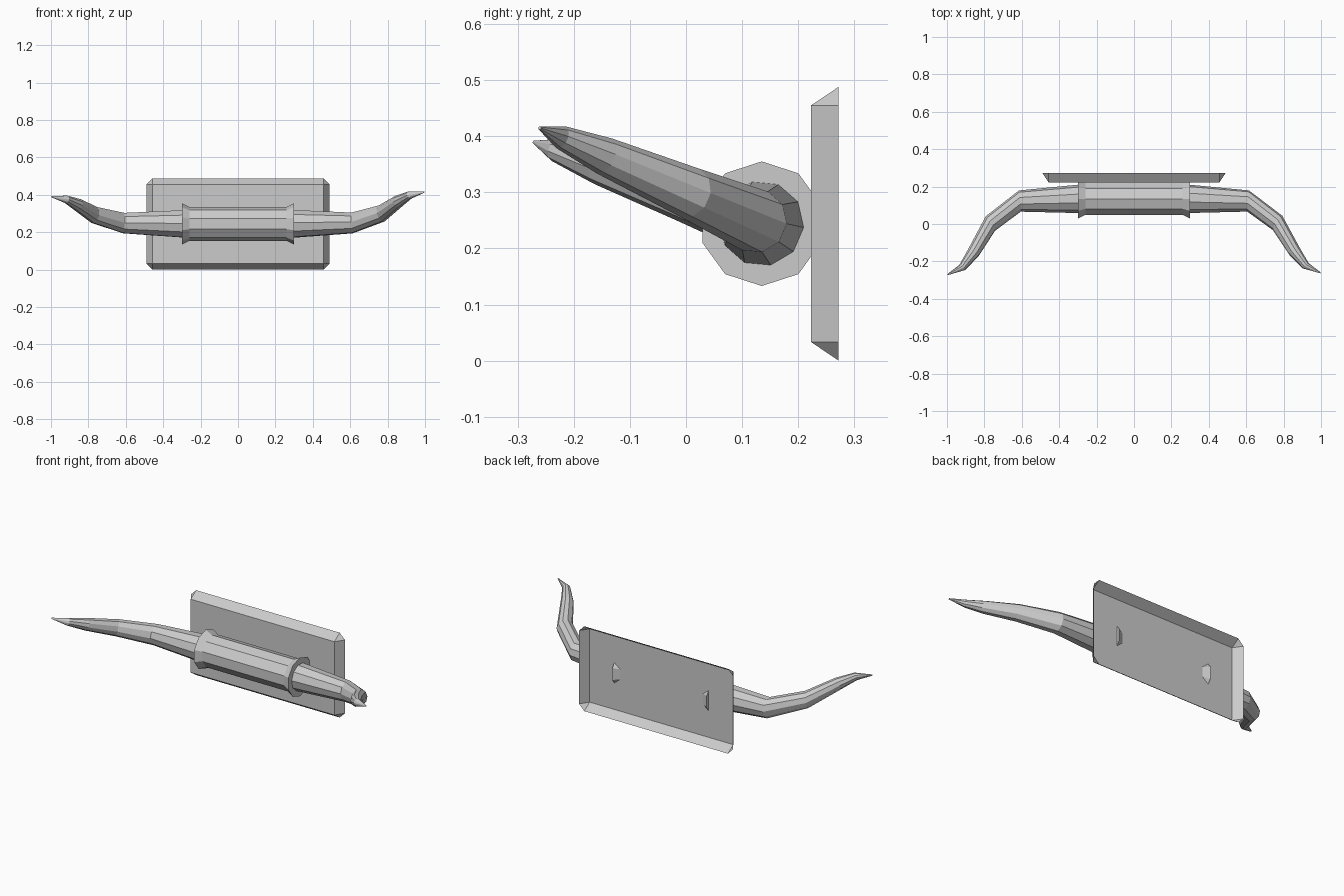
import bpy
import bmesh
from math import sin, cos, pi, radians
from mathutils import Vector, Matrix

if "Cube" in bpy.data.objects:
    bpy.data.objects.remove(bpy.data.objects["Cube"])

CY, CZ = 0.135, 0.244   # axis of the horns and the wrap
SIDES = 10


def finish(name, bm):
    bmesh.ops.recalc_face_normals(bm, faces=bm.faces)
    me = bpy.data.meshes.new(name)
    bm.to_mesh(me)
    bm.free()
    ob = bpy.data.objects.new(name, me)
    bpy.context.collection.objects.link(ob)
    return ob


def tube(name, rings):
    """Skin a list of rings (each a list of points) and cap both ends."""
    bm = bmesh.new()
    loops = [[bm.verts.new(p) for p in ring] for ring in rings]
    for a, b in zip(loops, loops[1:]):
        n = len(a)
        for i in range(n):
            j = (i + 1) % n
            bm.faces.new((a[i], a[j], b[j], b[i]))
    bm.faces.new(loops[0])
    bm.faces.new(loops[-1])
    return finish(name, bm)


def ring(x, d, r, tilt, roll, side):
    """Ring bent forward by d, turned by tilt, in a plane rolled about x."""
    turn = Matrix.Rotation(-radians(tilt), 3, 'Z')
    lift = Matrix.Rotation(-radians(roll), 3, 'X')
    pts = []
    for i in range(SIDES):
        a = 2 * pi * i / SIDES
        p = turn @ Vector((0, r * sin(a), r * cos(a))) + Vector((x, -d, 0))
        p = lift @ p
        pts.append((side * p.x, p.y + CY, p.z + CZ))
    return pts


# Horns: x, forward bend, radius, tilt in degrees
HORN = [(0.28, 0.0, 0.077, 0), (0.61, 0.013, 0.057, 5), (0.768, 0.141, 0.046, 35),
        (0.858, 0.305, 0.034, 58), (0.918, 0.39, 0.021, 52), (0.997, 0.431, 0.003, 30)]
for name, side, roll in (("right_horn", 1, 23.3), ("left_horn", -1, 19.7)):
    tube(name, [ring(*h, roll, side) for h in HORN])

# Wrap around the middle, flared at both ends
tube("centre_wrap", [ring(x, 0, r, 0, 0, 1) for x, r in
                     ((-0.3, 0.111), (-0.26, 0.091), (0.26, 0.091), (0.3, 0.111))])

# Wall plaque: bevelled front shell, open at the back
bm = bmesh.new()
W, H, E = 0.457, 0.211, 0.033
corners = ((-1, -1), (1, -1), (1, 1), (-1, 1))
front = [bm.verts.new((sx * W, 0.223, CZ + sz * H)) for sx, sz in corners]
side_v = [bm.verts.new((sx * (W + E), 0.272, CZ + sz * H)) for sx, sz in corners]
edge_v = [bm.verts.new((sx * W, 0.272, CZ + sz * (H + E))) for sx, sz in corners]
bm.faces.new(front)
for i in range(4):
    j = (i + 1) % 4
    back = edge_v if i % 2 == 0 else side_v
    bm.faces.new((front[j], front[i], back[i], back[j]))
    bm.faces.new((front[i], side_v[i], edge_v[i]))
finish("wall_plaque", bm)
